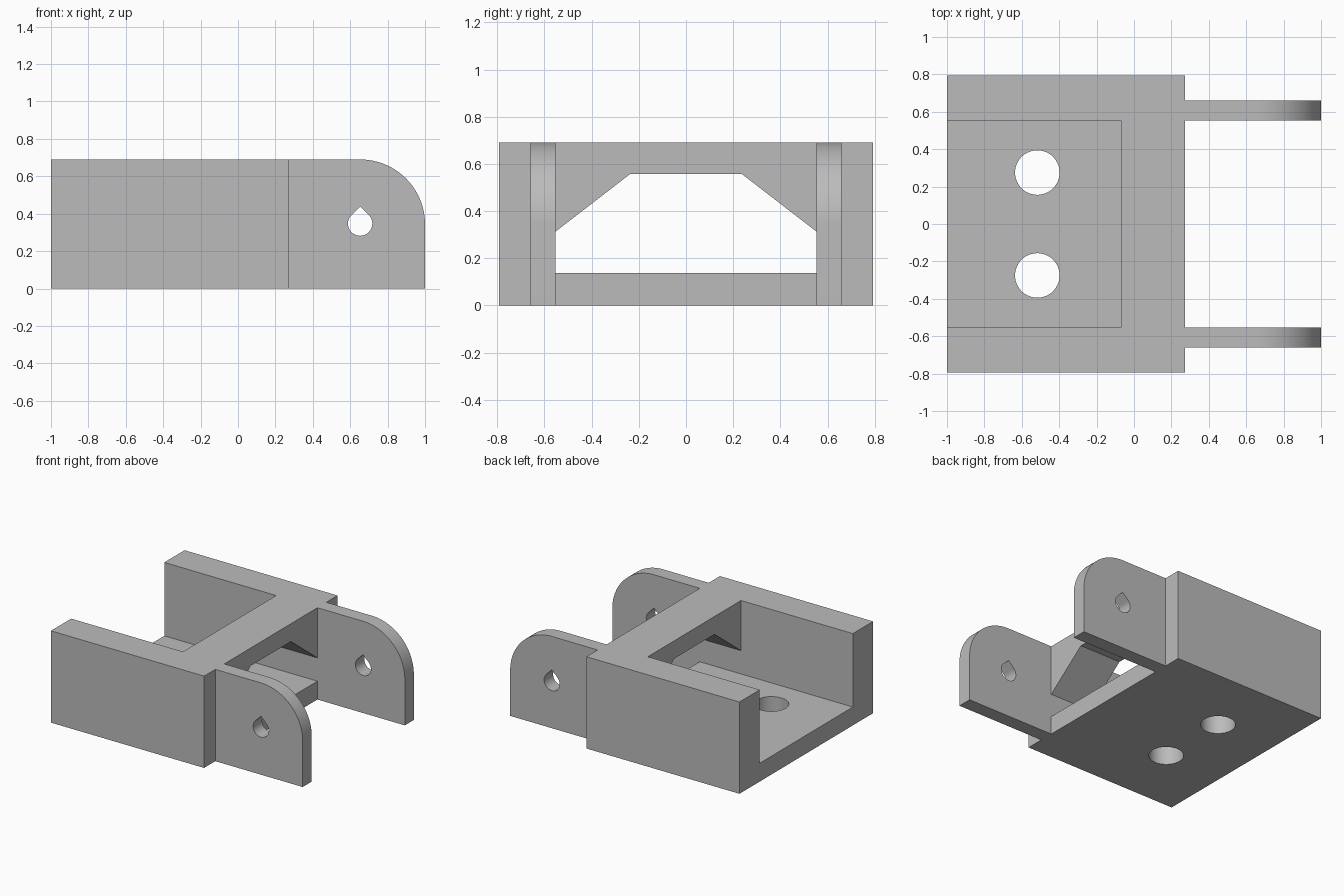
import bpy
import bmesh
import math
from mathutils import Vector

cube = bpy.data.objects.get("Cube")
if cube:
    bpy.data.objects.remove(cube, do_unlink=True)

# Main dimensions
BACK, FRONT, TIP = -1.0, 0.273, 1.0
HALF_W, HALF_IN, LUG_OUT = 0.793, 0.553, 0.66
HEIGHT, FLOOR = 0.69, 0.138
PIVOT_X, PIVOT_Z, PIN_R = 0.653, 0.347, 0.065

grey = bpy.data.materials.new("plain_grey")
GREY = (0.5, 0.5, 0.5, 1)
grey.diffuse_color = GREY
grey.use_nodes = True
grey.node_tree.nodes["Principled BSDF"].inputs["Base Color"].default_value = GREY


def prism(name, points, direction):
    """Closed solid made by sweeping a flat outline along a direction."""
    bm = bmesh.new()
    face = bm.faces.new([bm.verts.new(p) for p in points])
    swept = bmesh.ops.extrude_face_region(bm, geom=[face])["geom"]
    verts = [g for g in swept if isinstance(g, bmesh.types.BMVert)]
    bmesh.ops.translate(bm, verts=verts, vec=Vector(direction))
    bmesh.ops.recalc_face_normals(bm, faces=bm.faces)
    mesh = bpy.data.meshes.new(name)
    bm.to_mesh(mesh)
    bm.free()
    mesh.materials.append(grey)
    obj = bpy.data.objects.new(name, mesh)
    bpy.context.collection.objects.link(obj)
    return obj


def box(name, x0, x1, y0, y1, z0, z1):
    outline = [(x0, y0, z0), (x1, y0, z0), (x1, y1, z0), (x0, y1, z0)]
    return prism(name, outline, (0, 0, z1 - z0))


def arc(cx, cy, r, start, end, steps):
    angles = [math.radians(start + (end - start) * i / steps) for i in range(steps + 1)]
    return [(cx + r * math.cos(a), cy + r * math.sin(a)) for a in angles]


def combine(target, tool, operation):
    """Apply a boolean and remove the helper."""
    mod = target.modifiers.new(operation.lower(), "BOOLEAN")
    mod.operation, mod.solver, mod.object = operation, "EXACT", tool
    bpy.context.view_layer.objects.active = target
    bpy.ops.object.modifier_apply(modifier=mod.name)
    bpy.data.objects.remove(tool, do_unlink=True)


# Body block with an open channel at the back
bracket = box("bracket", BACK, FRONT, -HALF_W, HALF_W, 0, HEIGHT)
combine(bracket, box("channel_cutter", BACK - 0.2, -0.07, -HALF_IN, HALF_IN,
                     FLOOR, HEIGHT + 0.2), "DIFFERENCE")

# Chamfered passage under the cross bridge
passage = [(-HALF_IN, FLOOR), (HALF_IN, FLOOR), (HALF_IN, 0.313),
           (0.238, 0.556), (-0.238, 0.556), (-HALF_IN, 0.313)]
combine(bracket, prism("passage_cutter", [(-0.2, y, z) for y, z in passage],
                       (0.7, 0, 0)), "DIFFERENCE")

# Bolt holes in the floor
for y in (-0.275, 0.275):
    circle = arc(-0.517, y, 0.119, 0, 360, 64)[:-1]
    combine(bracket, prism("bolt_cutter", [(a, b, -0.1) for a, b in circle],
                           (0, 0, 0.4)), "DIFFERENCE")

# Rounded hinge lugs with teardrop pin holes
lug = [(FRONT, 0), (TIP, 0)] + arc(PIVOT_X, HEIGHT - (TIP - PIVOT_X),
                                   TIP - PIVOT_X, 0, 90, 32) + [(FRONT, HEIGHT)]
teardrop = arc(PIVOT_X, PIVOT_Z, PIN_R, 135, 405, 40)
teardrop.append((PIVOT_X, PIVOT_Z + PIN_R * math.sqrt(2)))
for side in (-1, 1):
    ear = prism("hinge_lug", [(x, side * HALF_IN, z) for x, z in lug],
                (0, side * (LUG_OUT - HALF_IN), 0))
    pin = prism("pin_cutter", [(x, side * 0.4, z) for x, z in teardrop],
                (0, side * 0.5, 0))
    combine(ear, pin, "DIFFERENCE")
    combine(bracket, ear, "UNION")

# Smooth the round surfaces, keep the corners crisp
bpy.ops.object.select_all(action="DESELECT")
bracket.select_set(True)
bpy.context.view_layer.objects.active = bracket
bpy.ops.object.shade_smooth_by_angle(angle=math.radians(30))
